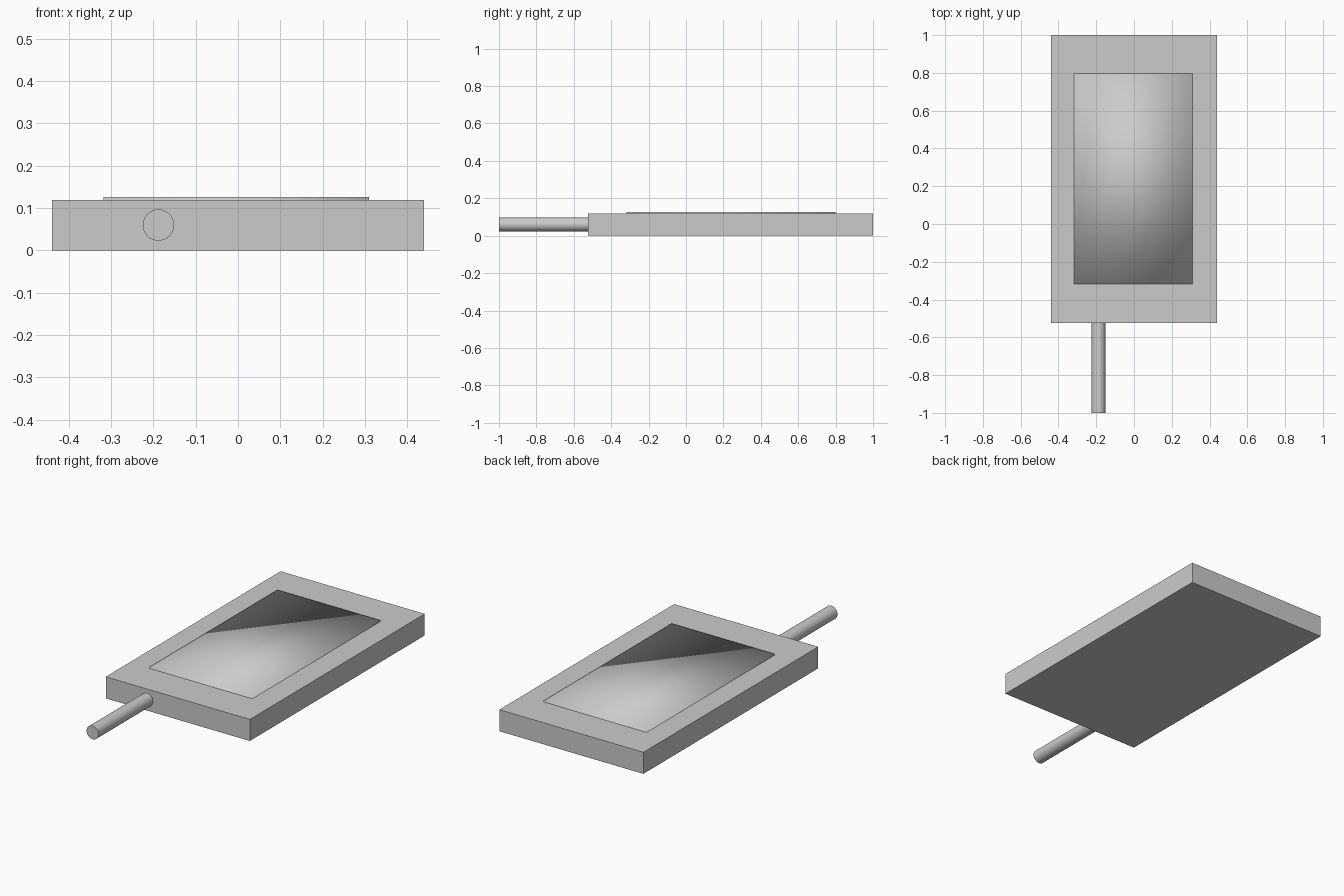
import bpy, math

if "Cube" in bpy.data.objects:
    bpy.data.objects.remove(bpy.data.objects["Cube"])


def box(name, x, y, z):
    """Box from (min, max) ranges on each axis."""
    bpy.ops.mesh.primitive_cube_add(size=1)
    ob = bpy.context.object
    ob.name = name
    for v in ob.data.vertices:
        v.co = [r[0] if c < 0 else r[1] for c, r in zip(v.co, (x, y, z))]
    return ob


# Flat tablet body
box("body", (-0.44, 0.44), (-0.525, 1.0), (0.0, 0.119))

# Thin inset panel standing just proud of the top, smooth across its edges
panel = box("panel", (-0.318, 0.31), (-0.318, 0.798), (0.08, 0.126))
panel.data.shade_smooth()

# Rod leaving the front face
rod_start, rod_end = -1.0, -0.5
bpy.ops.mesh.primitive_cylinder_add(
    vertices=32, radius=0.037, depth=rod_end - rod_start,
    location=(-0.188, (rod_start + rod_end) / 2, 0.06),
    rotation=(math.radians(90), 0, 0))
bpy.context.object.name = "rod"
bpy.ops.object.shade_smooth_by_angle()
